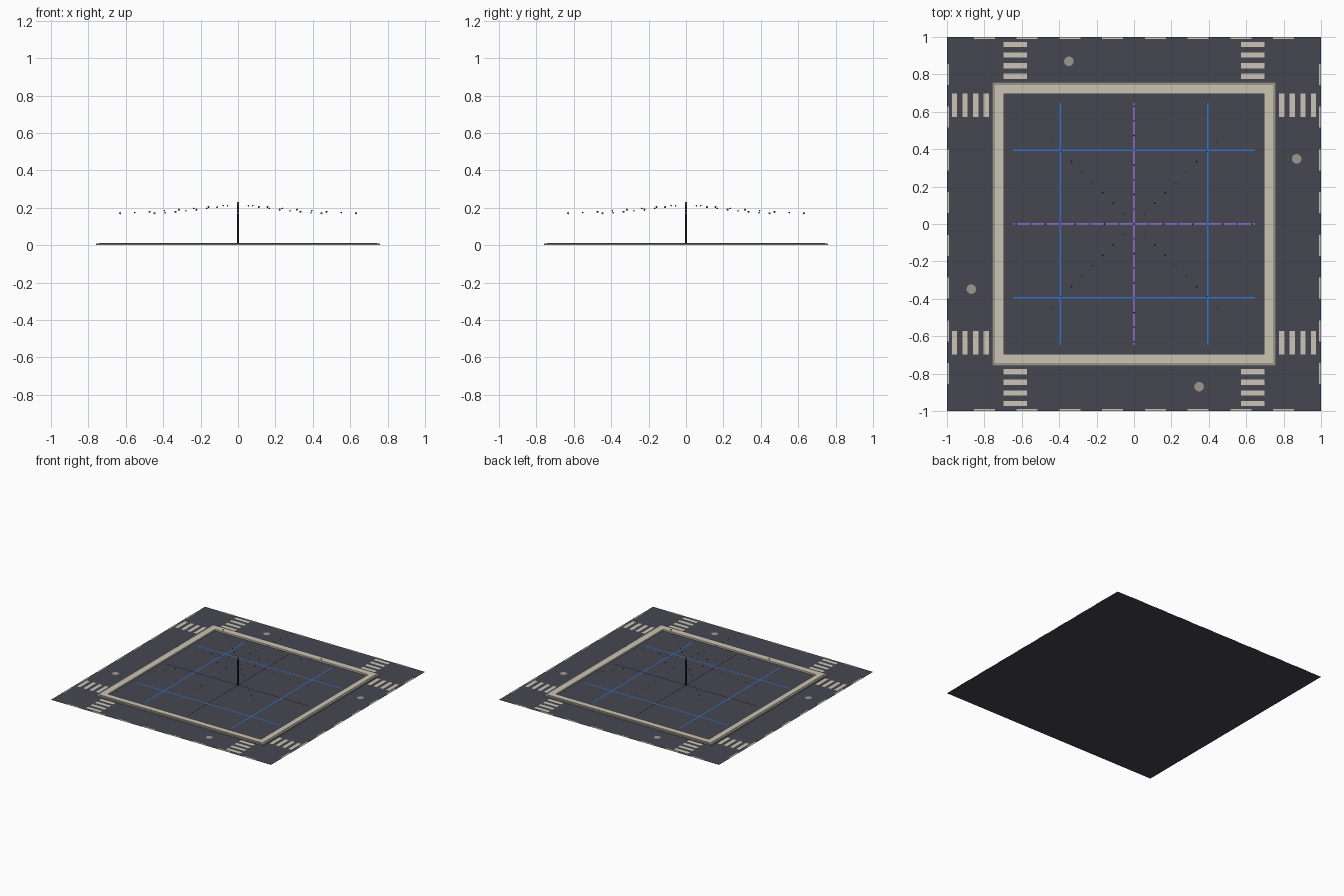
import bpy, bmesh, math
from mathutils import Matrix, Vector

if "Cube" in bpy.data.objects:
    bpy.data.objects.remove(bpy.data.objects["Cube"])


def material(name, rgb):
    m = bpy.data.materials.new(name)
    m.diffuse_color = (*rgb, 1)
    m.use_nodes = True
    m.node_tree.nodes["Principled BSDF"].inputs["Base Color"].default_value = m.diffuse_color
    return m


ASPHALT = material("asphalt slate", (0.062, 0.062, 0.082))
PAINT = material("road paint cream", (0.60, 0.56, 0.46))
PAVING = material("paving beige", (0.60, 0.55, 0.455))
KERB = material("kerb grey", (0.34, 0.315, 0.27))
BLUE = material("strip blue", (0.03, 0.18, 0.65))
PURPLE = material("strip purple", (0.27, 0.14, 0.58))
RED = material("bulb red", (0.42, 0.02, 0.03))
GREY = material("bulb grey", (0.40, 0.42, 0.45))
DARK = material("mast dark", (0.02, 0.02, 0.035))
TEAL = material("bulb teal", (0.08, 0.28, 0.30))


def finish(name, bm, mat):
    me = bpy.data.meshes.new(name)
    bm.to_mesh(me)
    bm.free()
    me.materials.append(mat)
    ob = bpy.data.objects.new(name, me)
    bpy.context.collection.objects.link(ob)
    return ob


def plate(bm, x0, x1, y0, y1, z):
    bm.faces.new([bm.verts.new(p) for p in
                  ((x0, y0, z), (x1, y0, z), (x1, y1, z), (x0, y1, z))])


def four_sides(bm):
    """Repeat everything in the mesh around z at 90 degree steps."""
    source = bm.faces[:]
    for k in (1, 2, 3):
        new = bmesh.ops.duplicate(bm, geom=source + list({v for f in source for v in f.verts}))
        bmesh.ops.rotate(bm, verts=[g for g in new["geom"] if isinstance(g, bmesh.types.BMVert)],
                         cent=(0, 0, 0), matrix=Matrix.Rotation(k * math.pi / 2, 3, 'Z'))


def square_ring(name, outer, inner, top, mat):
    """Flat-topped square ring with outer and inner walls."""
    bm = bmesh.new()
    loops = []
    for r, z in ((outer, 0), (outer, top), (inner, top), (inner, 0)):
        loops.append([bm.verts.new((sx * r, sy * r, z))
                      for sx, sy in ((-1, -1), (1, -1), (1, 1), (-1, 1))])
    for a, b in zip(loops, loops[1:]):
        for i in range(4):
            j = (i + 1) % 4
            bm.faces.new((a[i], a[j], b[j], b[i]))
    finish(name, bm, mat)


# Ground sheet
bm = bmesh.new()
plate(bm, -1, 1, -1, 1, 0)
finish("ground", bm, ASPHALT)

# Raised pavement square with a lower kerb around it
square_ring("kerb", 0.76, 0.742, 0.010, KERB)
square_ring("pavement", 0.743, 0.696, 0.013, PAVING)

# Zebra crossings near each corner
bm = bmesh.new()
for side in (-1, 1):
    for i in range(4):
        y = 0.79 + i * 0.0567
        plate(bm, side * 0.635 - 0.064, side * 0.635 + 0.064, y - 0.014, y + 0.014, 0.002)
four_sides(bm)
finish("crossings", bm, PAINT)

# Lane dashes along the outer edges
bm = bmesh.new()
for i in range(8):
    x = (i - 3.5) * 0.2285
    plate(bm, x - 0.056, x + 0.056, 0.989, 1.0, 0.002)
four_sides(bm)
finish("lane_dashes", bm, PAINT)

# Round drain covers
bm = bmesh.new()
bmesh.ops.create_circle(bm, cap_ends=True, segments=12, radius=0.026,
                        matrix=Matrix.Translation((-0.348, 0.87, 0.002)))
four_sides(bm)
finish("drain_covers", bm, KERB)

# Light strips across the plaza floor
for name, offsets, mat, z in (("blue_strips", (-0.395, 0.395), BLUE, 0.004),
                              ("purple_strips", (0,), PURPLE, 0.005)):
    bm = bmesh.new()
    for o in offsets:
        plate(bm, o - 0.0045, o + 0.0045, -0.648, 0.648, z)
        plate(bm, -0.648, 0.648, o - 0.0045, o + 0.0045, z + 0.0003)
    finish(name, bm, mat)


# Central mast with a coloured tip
def mast(name, r, z0, z1, mat):
    bm = bmesh.new()
    bmesh.ops.create_cone(bm, cap_ends=True, segments=8, radius1=r, radius2=r, depth=z1 - z0,
                          matrix=Matrix.Translation((0, 0, (z0 + z1) / 2)))
    finish(name, bm, mat)


mast("mast", 0.006, 0, 0.216, DARK)
mast("mast_tip", 0.006, 0.216, 0.23, PURPLE)

# Bulbs hung on eight sagging lines radiating from the mast
cycle = ((TEAL, 0.0045), (RED, 0.006), (DARK, 0.0045), (GREY, 0.0065))
for c, (mat, radius) in enumerate(cycle):
    bm = bmesh.new()
    for k in (c + 1, c + 5):
        r = 0.0788 * k
        z = 0.171 + 0.048 * (1 - k / 8.0) ** 1.3
        for a in range(8):
            t = a * math.pi / 4
            bmesh.ops.create_icosphere(
                bm, subdivisions=1, radius=radius,
                matrix=Matrix.Translation(Vector((r * math.cos(t), r * math.sin(t), z))))
    finish(mat.name.replace(" ", "_") + "_set", bm, mat)
